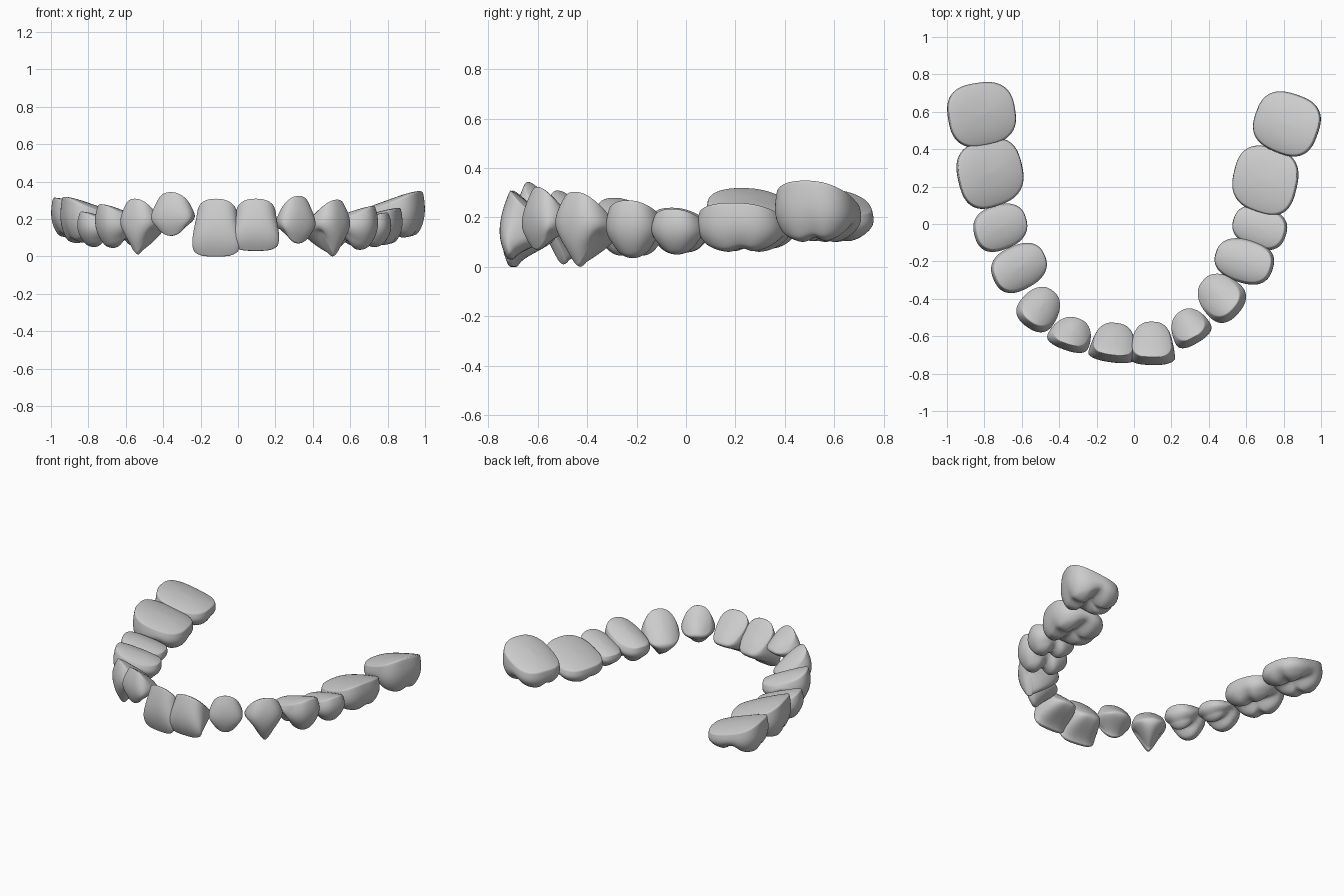
import bpy, bmesh
from math import sin, cos, pi, radians, exp

if "Cube" in bpy.data.objects:
    bpy.data.objects.remove(bpy.data.objects["Cube"])

N = 40

def curve(k, t):
    """Cubic through four values at t = 0, 1/3, 2/3, 1."""
    x = 3 * t
    return (-k[0] * (x-1)*(x-2)*(x-3) / 6 + k[1] * x*(x-2)*(x-3) / 2
            - k[2] * x*(x-1)*(x-3) / 2 + k[3] * x*(x-1)*(x-2) / 6)

# Biting surfaces (u along the arch, v outwards)
def incisal(u, v):
    return 0.08 * u**4

def lateral_edge(u, v):
    return 0.24 * u * u

def canine_tip(u, v):
    return 0.42 * abs(u)**1.25

def two_cusps(u, v):
    return 0.22 * exp(-((v + .05) / .3)**2) + 0.2 * u*u + 0.10 * (v < 0) * v*v

def four_cusps(u, v):
    groove = 0.24 * exp(-((v + .12*u) / .28)**2) * (1 - .5 * u**4)
    fissure = 0.10 * exp(-((u - .15*v) / .2)**2)
    return max(groove, fissure) + 0.35 * min(groove, fissure) + 0.14 * u*u

# kind: half width, half depth, width / outer / inner wall profiles from neck to
# biting edge, inner neck height, neck arch, inner taper, roundness, rim, surface
KINDS = {
    "central_incisor": (1.2, .95, (.88, .95, 1, .93), (.62, .9, .98, .72), (-1, -.85, -.1, .45),
                        .45, .07, .3, 2.7, .02, incisal),
    "lateral_incisor": (1.2, .95, (.84, 1, .98, .76), (.62, .92, .98, .7), (-1, -.85, -.15, .4),
                        .48, .14, .3, 2.4, .02, lateral_edge),
    "canine": (1.0, 1.0, (.88, 1, .96, .7), (.7, .97, .95, .6), (-1, -.95, -.5, .25),
               .5, .1, .22, 2.4, .02, canine_tip),
    "premolar": (.78, 1.0, (.92, 1, .98, .76), (.9, 1, .95, .7), (-.98, -1, -.95, -.72),
                 .6, .1, .12, 2.5, .08, two_cusps),
    "molar": (1.0, 1.05, (.97, 1, .98, .85), (.95, 1, .97, .8), (-.98, -1, -.96, -.78),
              .56, .1, .08, 2.7, .08, four_cusps),
}

def tooth(name, kind, angle, x0, x1, y0, y1, z0, z1):
    hw, hd, wide, outer, inner, zl, arch, taper, p, rim, bite = KINDS[kind]
    a = radians(angle)

    def point(th, s, t, part):
        c, q = cos(th), sin(th)
        un = s * abs(c)**(2/p) * (1 if c > 0 else -1)
        vn = s * abs(q)**(2/p) * (1 if q > 0 else -1)
        hi, lo = curve(outer, t), curve(inner, t)
        u = un * curve(wide, t) * (1 - taper * (1 - vn) / 2 * (1 - .6 * t))
        v = (hi + lo) / 2 + vn * (hi - lo) / 2
        top = zl + (1 - zl) * (vn + 1) / 2 - arch * un * un
        if part == "neck":
            top += .04 * (1 - s**4)
        z = top * (1 - t) + (bite(un, vn) + rim * s**5) * t
        u, v = u * hw, v * hd
        return [v * cos(a) - u * sin(a), v * sin(a) + u * cos(a), z]

    # Rings: neck cap, walls, biting surface
    spec = [(s, 0, "neck") for s in (.02, .35, .65, .85, .97)]
    spec += [(1, i / 10, "wall") for i in range(11)]
    spec += [(s, 1, "bite") for s in (.93, .84, .73, .61, .49, .37, .25, .13, .02)]
    pts = [point(2 * pi * (j + .5) / N, *r) for r in spec for j in range(N)]

    # Fit the crown into its measured place in the arch
    for ax, (lo, hi) in enumerate(((x0, x1), (y0, y1), (z0, z1))):
        mn, mx = min(q[ax] for q in pts), max(q[ax] for q in pts)
        for q in pts:
            q[ax] = lo + (q[ax] - mn) / (mx - mn) * (hi - lo)

    bm = bmesh.new()
    vs = [bm.verts.new(q) for q in pts]
    for i in range(len(spec) - 1):
        for j in range(N):
            k = (j + 1) % N
            bm.faces.new((vs[i*N+j], vs[i*N+k], vs[(i+1)*N+k], vs[(i+1)*N+j]))
    bm.faces.new(vs[:N])
    bm.faces.new(vs[-N:])
    bmesh.ops.recalc_face_normals(bm, faces=bm.faces[:])
    for f in bm.faces:
        f.smooth = True
    me = bpy.data.meshes.new(name)
    bm.to_mesh(me)
    bm.free()
    ob = bpy.data.objects.new(name, me)
    bpy.context.collection.objects.link(ob)
    m = ob.modifiers.new("soften", "SUBSURF")
    m.levels = m.render_levels = 1

# Outward angle and bounds of each crown
LEFT = [
    ("second_molar", 190, -1.0, -.63, .41, .76, .10, .315),
    ("first_molar", 195, -.95, -.59, .08, .46, .07, .32),
    ("second_premolar", 197, -.86, -.57, -.15, .11, .05, .24),
    ("first_premolar", 205, -.765, -.465, -.37, -.10, .045, .28),
    ("canine", 235, -.63, -.395, -.58, -.335, .01, .31),
    ("lateral_incisor", 248, -.465, -.23, -.69, -.495, .11, .345),
    ("central_incisor", 262, -.245, .01, -.745, -.525, 0, .31),
]
RIGHT = [
    ("second_molar", 340, .635, 1.0, .36, .71, .10, .35),
    ("first_molar", 345, .525, .88, .045, .42, .06, .26),
    ("second_premolar", 342, .525, .82, -.14, .10, .05, .235),
    ("first_premolar", 343, .43, .75, -.325, -.075, .035, .27),
    ("canine", 318, .34, .6, -.53, -.265, 0, .305),
    ("lateral_incisor", 300, .2, .415, -.665, -.45, .07, .325),
    ("central_incisor", 269, -.03, .22, -.755, -.52, .03, .31),
]
for side, row in (("left", LEFT), ("right", RIGHT)):
    for label, *dims in row:
        kind = label if label in KINDS else label.split("_")[1]
        tooth(f"{side}_{label}", kind, *dims)
